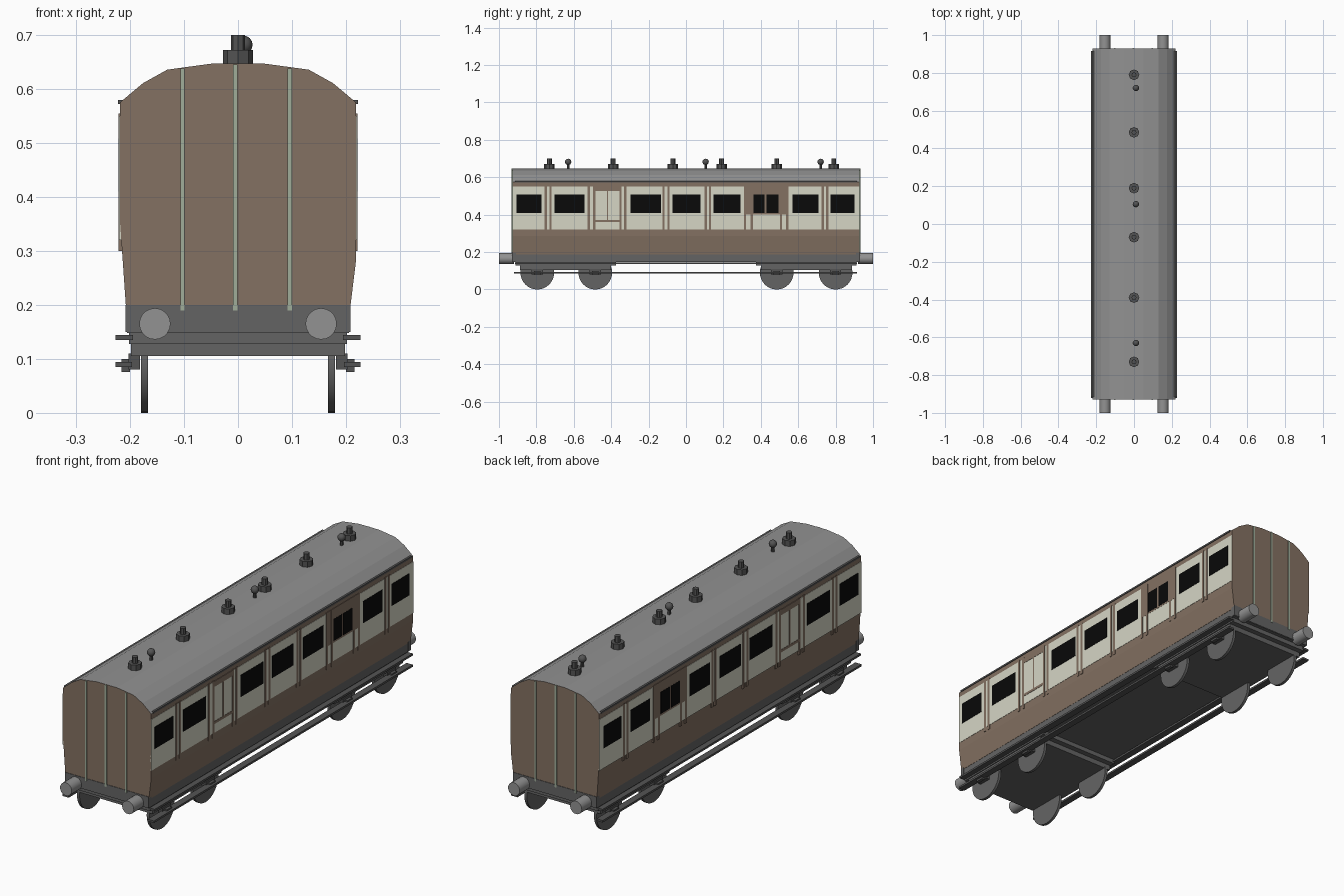
import bpy, bmesh, math
from mathutils import Matrix, Vector

if "Cube" in bpy.data.objects:
    bpy.data.objects.remove(bpy.data.objects["Cube"])


def material(name, r, g, b):
    lin = [(c / 255 / 12.92) if c < 11 else ((c / 255 + 0.055) / 1.055) ** 2.4 for c in (r, g, b)]
    m = bpy.data.materials.new(name)
    m.diffuse_color = (*lin, 1)
    m.use_nodes = True
    m.node_tree.nodes["Principled BSDF"].inputs["Base Color"].default_value = m.diffuse_color
    return m


BROWN = material("brown paint", 132, 113, 98)
CREAM = material("cream paint", 214, 214, 197)
ROOF = material("roof grey", 146, 146, 146)
FRAME = material("frame grey", 100, 100, 100)
DARK = material("dark fittings grey", 84, 84, 84)
BLACK = material("window black", 9, 9, 9)
STRIP = material("pale green strip", 160, 174, 154)


def finish(name, bm, *mats):
    bmesh.ops.recalc_face_normals(bm, faces=bm.faces)
    me = bpy.data.meshes.new(name)
    bm.to_mesh(me)
    bm.free()
    for m in mats:
        me.materials.append(m)
    ob = bpy.data.objects.new(name, me)
    bpy.context.collection.objects.link(ob)
    return ob


def add_box(bm, x0, x1, y0, y1, z0, z1):
    mid = Vector(((x0 + x1) / 2, (y0 + y1) / 2, (z0 + z1) / 2))
    size = (abs(x1 - x0), abs(y1 - y0), abs(z1 - z0))
    bmesh.ops.create_cube(bm, size=1, matrix=Matrix.Translation(mid) @ Matrix.Diagonal((*size, 1)))


def boxes(name, mat, rows):
    bm = bmesh.new()
    for r in rows:
        add_box(bm, *r)
    return finish(name, bm, mat)


def both_sides(name, mat, x0, x1, rects):
    """Boxes given as (y0, y1, z0, z1), repeated on both sides."""
    return boxes(name, mat, [(s * x0, s * x1, *r) for s in (-1, 1) for r in rects])


def add_cyl(bm, centre, radius, depth, axis="Z", sides=24):
    rot = {"Z": Matrix(), "X": Matrix.Rotation(math.pi / 2, 4, "Y"),
           "Y": Matrix.Rotation(math.pi / 2, 4, "X")}[axis]
    bmesh.ops.create_cone(bm, cap_ends=True, segments=sides, radius1=radius, radius2=radius,
                          depth=depth, matrix=Matrix.Translation(centre) @ rot)


def smooth(ob):
    bpy.context.view_layer.objects.active = ob
    bpy.ops.object.select_all(action="DESELECT")
    ob.select_set(True)
    bpy.ops.object.shade_smooth_by_angle(angle=math.radians(40))


# Body shell: one extruded cross-section, roof faces grey
profile = [(-0.207, 0.187), (-0.219, 0.36), (-0.219, 0.575), (-0.176, 0.611), (-0.131, 0.636),
           (-0.05, 0.647), (0.05, 0.647), (0.131, 0.636), (0.176, 0.611), (0.219, 0.575),
           (0.219, 0.285), (0.207, 0.187)]
bm = bmesh.new()
face = bm.faces.new([bm.verts.new((x, -0.928, z)) for x, z in profile])
ext = bmesh.ops.extrude_face_region(bm, geom=[face])
bmesh.ops.translate(bm, vec=(0, 1.856, 0),
                    verts=[v for v in ext["geom"] if isinstance(v, bmesh.types.BMVert)])
bmesh.ops.recalc_face_normals(bm, faces=bm.faces)
for f in bm.faces:
    f.material_index = 1 if f.normal.z > 0.3 else 0
finish("carriage_body", bm, BROWN, ROOF)
both_sides("roof_gutter", DARK, 0.212, 0.222, [(-0.915, 0.915, 0.572, 0.58)])

# Side painting: cream band, brown door parts, pillars, windows
both_sides("cream_panels", CREAM, 0.213, 0.2202, [(-0.928, 0.928, 0.32, 0.55)])
both_sides("luggage_door_surround", BROWN, 0.214, 0.2208, [(0.313, 0.543, 0.402, 0.555)])
pillars = [-0.75, -0.725, -0.52, -0.49, -0.35, -0.325, -0.12, -0.093, 0.106, 0.128,
           0.316, 0.351, 0.508, 0.541, 0.731, 0.755]
trim = [(y - 0.006, y + 0.006, 0.30, 0.555) for y in pillars]
trim += [(-0.484, -0.356, 0.36, 0.372), (-0.484, -0.356, 0.527, 0.552),
         (-0.423, -0.417, 0.37, 0.53)]
both_sides("door_trim", BROWN, 0.214, 0.2214, trim)
windows = [(-0.906, -0.773), (-0.703, -0.543), (-0.297, -0.12 - 0.014), (-0.072, 0.078),
           (0.147, 0.291), (0.36, 0.42), (0.43, 0.495), (0.57, 0.709), (0.773, 0.90)]
both_sides("windows", BLACK, 0.214, 0.2216, [(a, b, 0.41, 0.508) for a, b in windows])

# End strips
boxes("end_strips", STRIP, [(x - 0.004, x + 0.004, s * 0.926, s * 0.932, 0.19, top)
                            for s in (-1, 1)
                            for x, top in ((-0.103, 0.638), (-0.005, 0.646), (0.096, 0.638))])

# Underframe, headstocks and bogies
boxes("underframe", FRAME, [(-0.206, 0.206, -0.928, 0.928, 0.148, 0.19)])
boxes("headstocks", FRAME, [(-0.208, 0.208, s * 0.91, s * 0.930, 0.15, 0.20) for s in (-1, 1)])
boxes("bogie_frames", FRAME, [r for s in (-1, 1) for r in (
    (-0.202, 0.202, s * 0.375, s * 0.912, 0.128, 0.15),
    (-0.198, 0.198, s * 0.40, s * 0.888, 0.105, 0.13))])

# Footboards and their brackets
both_sides("upper_footboard", DARK, 0.195, 0.227, [(-0.915, 0.915, 0.135, 0.144)])
both_sides("lower_footboard", DARK, 0.196, 0.227, [(-0.92, 0.915, 0.085, 0.094)])

# Wheels and axle boxes
axles = (-0.795, -0.485, 0.485, 0.80)
bm = bmesh.new()
for y in axles:
    for s in (-1, 1):
        add_cyl(bm, (s * 0.173, y, 0.09), 0.09, 0.013, "X", 32)
smooth(finish("wheels", bm, FRAME))
both_sides("axle_boxes", DARK, 0.182, 0.203, [(y - 0.03, y + 0.03, 0.08, 0.11) for y in axles])
both_sides("axle_box_caps", DARK, 0.2, 0.216, [(y - 0.018, y + 0.018, 0.076, 0.10) for y in axles])

# Buffers
bm = bmesh.new()
for s in (-1, 1):
    for x in (-0.154, 0.154):
        add_cyl(bm, (x, s * 0.96, 0.165), 0.029, 0.08, "Y", 20)
smooth(finish("buffers", bm, ROOF))

# Roof ventilators
bm = bmesh.new()
for y in (0.79, 0.485, 0.19, -0.07, -0.39, -0.73):
    add_cyl(bm, (0, y, 0.657), 0.028, 0.03, sides=8)
    add_cyl(bm, (0, y, 0.685), 0.013, 0.03, sides=8)
finish("roof_ventilators", bm, DARK)

# Roof lamps: ball on a stem
bm = bmesh.new()
for y in (0.72, 0.105, -0.63):
    add_cyl(bm, (0.01, y, 0.66), 0.007, 0.04, sides=8)
    bmesh.ops.create_uvsphere(bm, u_segments=12, v_segments=8, radius=0.017,
                              matrix=Matrix.Translation((0.01, y, 0.682)))
smooth(finish("roof_lamps", bm, DARK))
